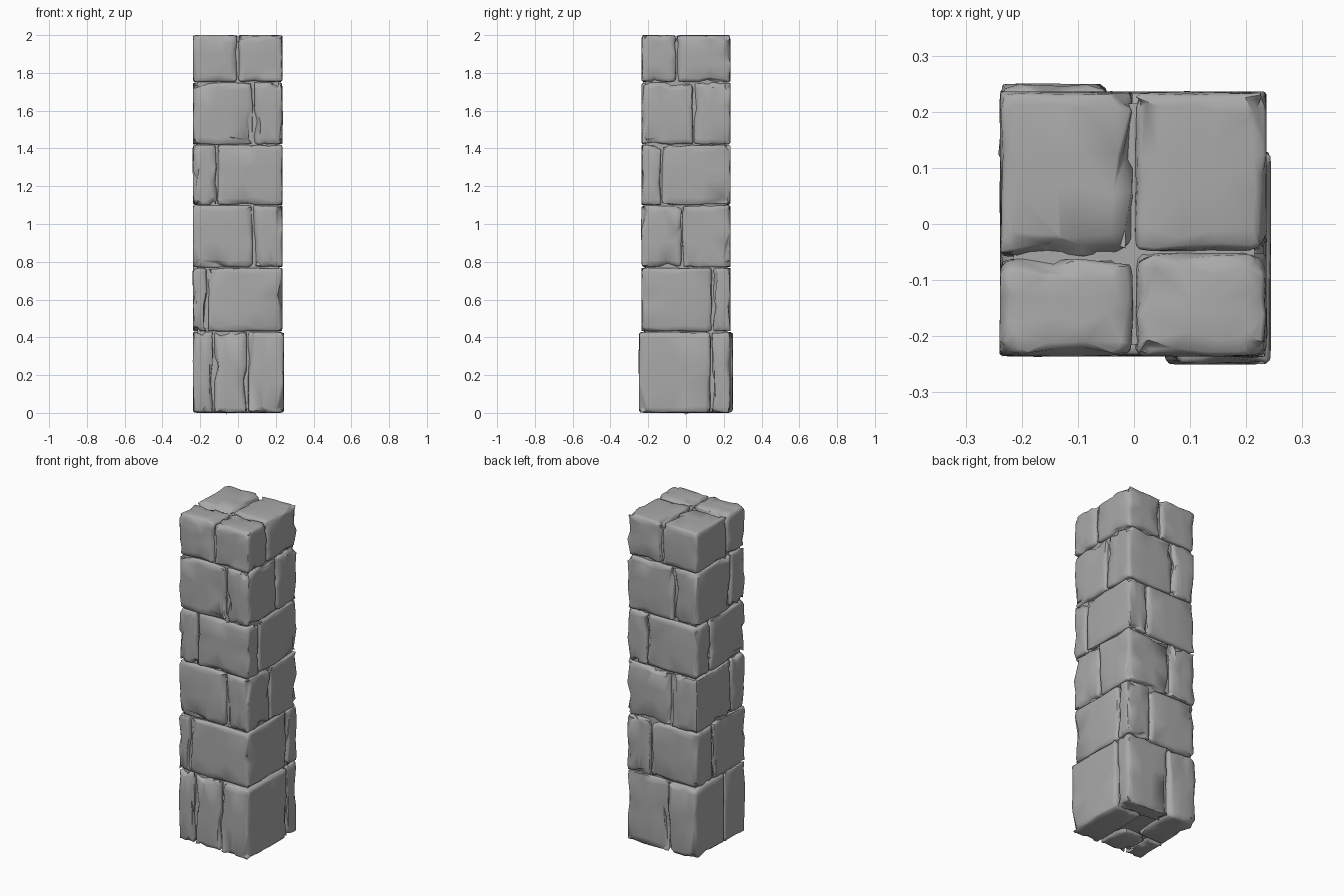
import bpy, bmesh, math, random
from mathutils import Vector, noise

random.seed(11)
cube = bpy.data.objects.get("Cube")
if cube:
    bpy.data.objects.remove(cube, do_unlink=True)

stone_mat = bpy.data.materials.new("grey stone")
stone_mat.use_nodes = True
GREY = (0.4, 0.4, 0.4, 1)
stone_mat.diffuse_color = GREY
stone_mat.node_tree.nodes["Principled BSDF"].inputs["Base Color"].default_value = GREY


def finish(bm, name, angle):
    mesh = bpy.data.meshes.new(name)
    bm.to_mesh(mesh)
    bm.free()
    mesh.materials.append(stone_mat)
    obj = bpy.data.objects.new(name, mesh)
    bpy.context.collection.objects.link(obj)
    bpy.ops.object.select_all(action="DESELECT")
    obj.select_set(True)
    bpy.context.view_layer.objects.active = obj
    bpy.ops.object.shade_smooth_by_angle(angle=math.radians(angle))
    return obj


def rough_stone(name, low, high):
    """Rough hewn block: undulating faces, worn edges and chipped corners."""
    low, high = Vector(low), Vector(high)
    size, centre = high - low, (low + high) / 2
    bm = bmesh.new()
    bmesh.ops.create_cube(bm, size=2)
    bmesh.ops.subdivide_edges(bm, edges=bm.edges[:], cuts=4, use_grid_fill=True)
    seed = Vector([random.uniform(0, 50) for _ in range(3)])
    for v in bm.verts:
        unit = v.co.copy()
        extreme = [abs(c) > 0.99 for c in unit]
        # Rows next to an edge move outward so the wear stays narrow
        for i in range(3):
            if 0.4 < abs(unit[i]) < 0.9:
                unit[i] = math.copysign(max(0.6, 1 - 0.07 / size[i]), unit[i])
        pos = centre + Vector([unit[i] * size[i] / 2 for i in range(3)])
        wave = noise.noise(pos * 9 + seed)
        chip = random.random() ** 4
        for i in range(3):
            if extreme[i]:
                dent = 0.004 + 0.008 * max(0, wave)
                if sum(extreme) > 1:
                    dent = 0.003 + 0.008 * random.random() + 0.02 * chip
                pos[i] -= math.copysign(dent, unit[i])
            else:
                pos[i] += random.uniform(-0.1, 0.1) * min(size[i], 0.12)
        v.co = pos
    bmesh.ops.triangulate(bm, faces=bm.faces[:])
    # Wear the block edges into narrow bevelled shoulders
    sharp = [e for e in bm.edges if e.calc_face_angle(0) > math.radians(55)]
    bmesh.ops.bevel(bm, geom=sharp, offset=0.009, segments=1,
                    affect="EDGES", clamp_overlap=True)
    return finish(bm, name, 50)


# Courses: bottom, top, front joints, back joints, joint on -x side, joint on +x side
COURSES = [
    (0.0, 0.43, (-0.13, 0.05), (-0.045,), -0.04, 0.135),
    (0.43, 0.77, (-0.16,), (0.08,), 0.07, 0.14),
    (0.77, 1.10, (0.08,), (-0.06,), -0.1, -0.02),
    (1.10, 1.42, (-0.11,), (0.1,), 0.1, -0.13),
    (1.42, 1.75, (0.08,), (-0.08,), -0.1, 0.04),
    (1.75, 2.004, (0.0,), (0.0,), -0.06, -0.05),
]
HALF = 0.238

for n, (z0, z1, front, back, split_neg, split_pos) in enumerate(COURSES):
    for row, joints in (("front", front), ("back", back)):
        xs = [-HALF - 0.003, *joints, HALF]
        for k in range(len(joints) + 1):
            last = k == len(joints)
            split = split_pos if last else split_neg
            # The base course has stones that stand slightly proud
            proud = 0.014 if n == 0 and ((row == "front") == last) else 0
            outer = HALF + proud
            y0, y1 = (-outer, split) if row == "front" else (split, outer)
            x1 = xs[k + 1] + (0.008 if proud and last else 0)
            rough_stone(f"{row}_stone_{n + 1}_{k + 1}",
                        (xs[k] - 0.002, y0 - 0.002, z0 - (0.003 if n else 0.004)),
                        (x1 + 0.002, y1 + 0.002, z1 + 0.003 * (n < 5)))

# Mortar fill behind the joints
bm = bmesh.new()
bmesh.ops.create_cube(bm, size=1)
for v in bm.verts:
    v.co = Vector((v.co.x * 0.43, v.co.y * 0.43, 0.995 + v.co.z * 1.95))
finish(bm, "mortar_core", 30)
